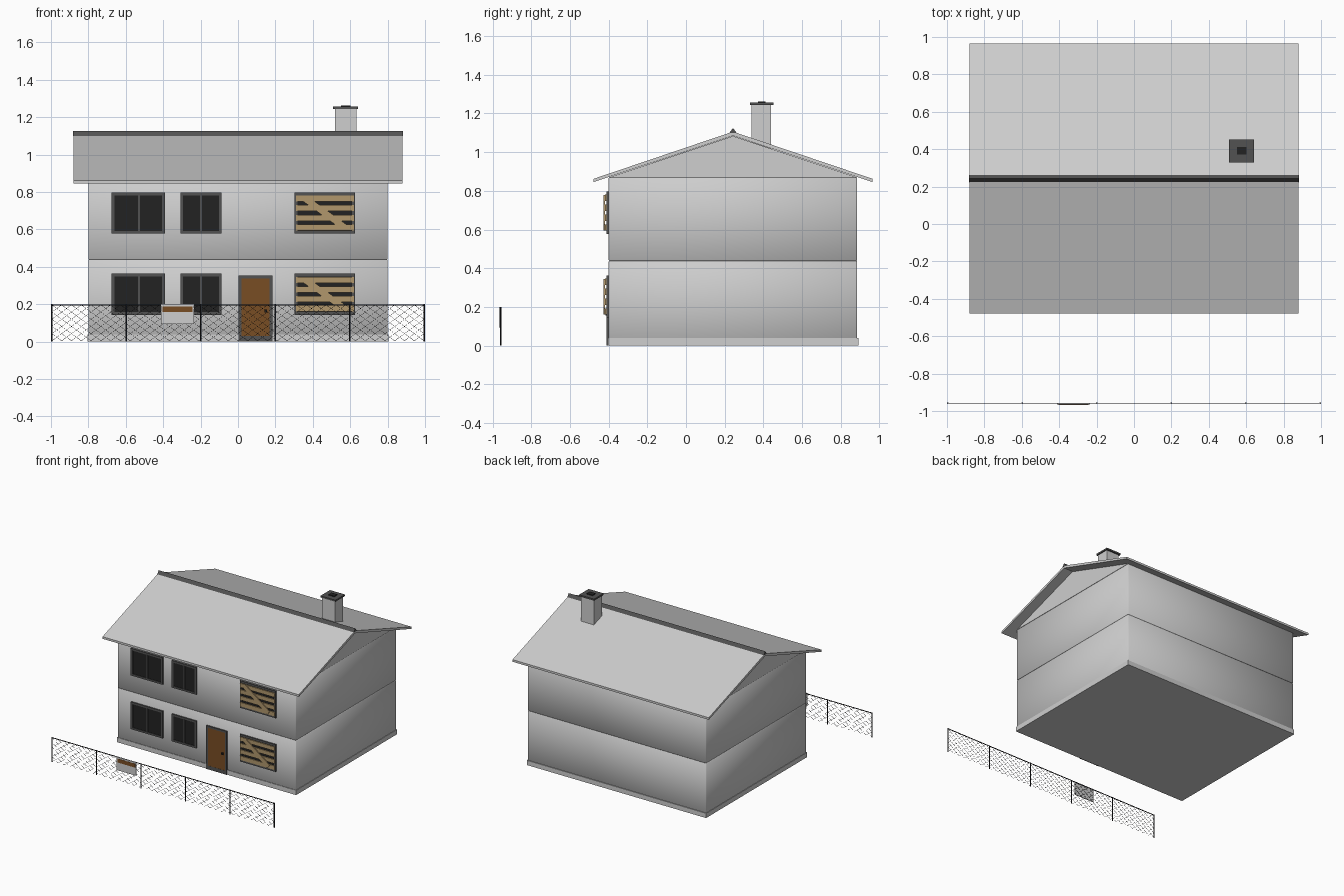
import bpy, bmesh, math
from mathutils import Matrix, Vector

if "Cube" in bpy.data.objects:
    bpy.data.objects.remove(bpy.data.objects["Cube"])


def mat(name, rgb):
    m = bpy.data.materials.new(name)
    m.diffuse_color = (*rgb, 1)
    m.use_nodes = True
    m.node_tree.nodes["Principled BSDF"].inputs["Base Color"].default_value = m.diffuse_color
    return m


PLASTER = mat("pale_grey", (0.62, 0.62, 0.62))
TRIM = mat("dark_grey", (0.085, 0.085, 0.085))
GLASS = mat("near_black", (0.016, 0.016, 0.016))
WOOD = mat("door_brown", (0.19, 0.075, 0.017))
PLANK = mat("plank_tan", (0.44, 0.31, 0.15))
METAL = mat("fence_black", (0.012, 0.012, 0.014))


def finish(name, bm, material):
    bmesh.ops.recalc_face_normals(bm, faces=bm.faces)
    me = bpy.data.meshes.new(name)
    bm.to_mesh(me)
    bm.free()
    me.materials.append(material)
    ob = bpy.data.objects.new(name, me)
    bpy.context.collection.objects.link(ob)
    return ob


def add_box(bm, x, y, z, rot=0):
    """Box from (min, max) ranges, turned about y by rot."""
    c = Vector([sum(r) / 2 for r in (x, y, z)])
    s = [r[1] - r[0] for r in (x, y, z)]
    bmesh.ops.create_cube(bm, size=1, matrix=Matrix.Translation(c)
                          @ Matrix.Rotation(rot, 4, 'Y') @ Matrix.Diagonal((*s, 1)))


def box(name, x, y, z, material):
    bm = bmesh.new()
    add_box(bm, x, y, z)
    return finish(name, bm, material)


def prism(name, profile, half, material):
    """Extrude a (y, z) profile along x."""
    bm = bmesh.new()
    f = bm.faces.new([bm.verts.new((-half, y, z)) for y, z in profile])
    ext = bmesh.ops.extrude_face_region(bm, geom=[f])
    bmesh.ops.translate(bm, vec=(2 * half, 0, 0),
                        verts=[v for v in ext["geom"] if isinstance(v, bmesh.types.BMVert)])
    return finish(name, bm, material)


def soften(ob, width=0.004):
    b = ob.modifiers.new("soft_edges", 'BEVEL')
    b.width, b.segments = width, 1
    ob.data.polygons.foreach_set("use_smooth", [True] * len(ob.data.polygons))


# Walls: two storeys, gable and plinth
FRONT, BACK, MID = -0.40, 0.885, 0.243
soften(box("lower_storey", (-0.8, 0.8), (FRONT, BACK), (0.005, 0.438), PLASTER))
soften(box("upper_storey", (-0.8, 0.8), (FRONT, BACK), (0.438, 0.87), PLASTER))
prism("gable", [(FRONT, 0.869), (BACK, 0.869), (MID, 1.083)], 0.8, PLASTER)
box("plinth", (-0.804, 0.804), (FRONT - 0.004, BACK + 0.006), (0, 0.038), PLASTER)

# Roof slab and ridge cap
prism("roof", [(-0.478, 0.862), (MID, 1.106), (0.965, 0.862), (0.965, 0.845),
               (MID, 1.085), (-0.478, 0.845)], 0.88, PLASTER)
prism("ridge_cap", [(MID - 0.02, 1.098), (MID, 1.125), (MID + 0.02, 1.098)], 0.881, TRIM)

# Chimney
box("chimney", (0.518, 0.633), (0.338, 0.44), (0.98, 1.243), PLASTER)
box("chimney_cap", (0.508, 0.642), (0.33, 0.452), (1.243, 1.256), TRIM)
box("chimney_flue", (0.55, 0.602), (0.372, 0.412), (1.25, 1.262), GLASS)


def frame(name, x, z, w, mullion=None, sill=True):
    """Hollow surround with an optional upright in the middle."""
    bm = bmesh.new()
    y = (FRONT - 0.010, FRONT + 0.002)
    add_box(bm, (x[0], x[0] + w), y, z)
    add_box(bm, (x[1] - w, x[1]), y, z)
    add_box(bm, (x[0] + w, x[1] - w), y, (z[1] - w, z[1]))
    if sill:
        add_box(bm, (x[0] + w, x[1] - w), y, (z[0], z[0] + w))
    if mullion is not None:
        add_box(bm, (mullion - 0.005, mullion + 0.005), y, (z[0] + w, z[1] - w))
    finish(name, bm, TRIM)


# Windows on both floors, the right-hand ones boarded up
for floor, z in (("lower", (0.142, 0.363)), ("upper", (0.577, 0.797))):
    for side, x, mullion in (("wide", (-0.675, -0.39), -0.53),
                             ("narrow", (-0.308, -0.087), -0.197),
                             ("boarded", (0.303, 0.625), None)):
        frame(f"{floor}_{side}_window_frame", x, z, 0.015, mullion)
        box(f"{floor}_{side}_window_glass", (x[0] + 0.01, x[1] - 0.01),
            (FRONT - 0.005, FRONT + 0.002), (z[0] + 0.01, z[1] - 0.01), GLASS)
    # Planks: four level, one slanted over them
    bm = bmesh.new()
    mid = sum(z) / 2
    for k in (-0.077, -0.026, 0.026, 0.077):
        add_box(bm, (0.31, 0.62), (FRONT - 0.018, FRONT - 0.010),
                (mid + k - 0.016, mid + k + 0.016))
    add_box(bm, (0.335, 0.595), (FRONT - 0.026, FRONT - 0.018),
            (mid - 0.018, mid + 0.018), math.radians(36))
    finish(f"{floor}_planks", bm, PLANK)

# Door
frame("door_frame", (0.002, 0.185), (0, 0.353), 0.016, sill=False)
box("door", (0.018, 0.169), (FRONT - 0.007, FRONT), (0.03, 0.337), WOOD)
box("door_step", (0.018, 0.169), (FRONT - 0.008, FRONT), (0, 0.03), TRIM)
box("door_handle", (0.141, 0.155), (FRONT - 0.016, FRONT - 0.005), (0.155, 0.171), GLASS)

# Fence posts and top rail
FY = -0.958
bm = bmesh.new()
for i in range(6):
    x = -0.996 + i * 0.3984
    bmesh.ops.create_cone(bm, cap_ends=True, segments=8, radius1=0.004, radius2=0.004,
                          depth=0.2, matrix=Matrix.Translation((x, FY, 0.1)))
add_box(bm, (-1, 1), (FY - 0.002, FY + 0.002), (0.194, 0.199))
finish("fence_posts_and_rail", bm, METAL)

# Fence wire: upright zigzags that meet to form diamonds
cu = bpy.data.curves.new("fence_wire", 'CURVE')
cu.dimensions = '3D'
cu.bevel_depth, cu.bevel_resolution = 0.0011, 0
COLS, ROWS = 76, 10
step = 1.99 / COLS
for c in range(COLS):
    sp = cu.splines.new('POLY')
    sp.points.add(ROWS)
    for r, p in enumerate(sp.points):
        side = 1 if (r + c) % 2 else -1
        p.co = (-0.995 + (c + 0.5 + 0.5 * side) * step, FY, 0.004 + r * 0.0192, 1)
wire = bpy.data.objects.new("fence_wire", cu)
cu.materials.append(METAL)
bpy.context.collection.objects.link(wire)

# Notice board hung on the fence
box("sign_board", (-0.412, -0.236), (FY - 0.008, FY - 0.003), (0.093, 0.2), PLASTER)
box("sign_band", (-0.404, -0.244), (FY - 0.0095, FY - 0.006), (0.157, 0.188), WOOD)
